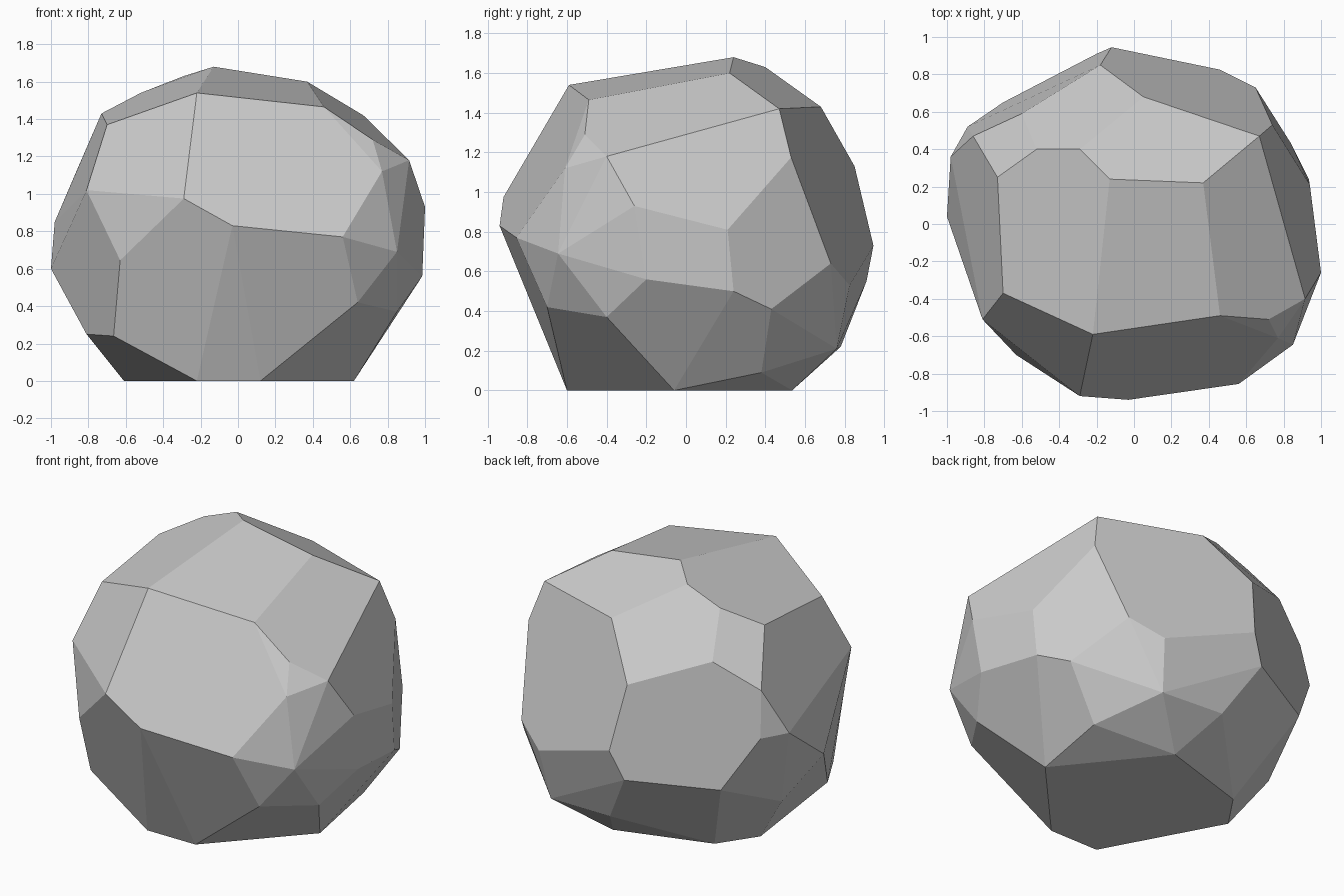
import bpy, bmesh, math

# Corner points of the chipped stone, from crown to base
CORNERS = [
    # crown
    (-.13, .24, 1.68), (.37, .22, 1.60), (-.29, .40, 1.63), (-.52, .40, 1.54),
    (-.73, .25, 1.43), (-.70, -.37, 1.37), (-.22, -.59, 1.54), (.46, -.49, 1.465),
    (.72, -.51, 1.29), (.915, -.40, 1.18), (.67, .47, 1.42), (.05, .68, 1.43),
    (-.60, .59, 1.29),
    # back side
    (.74, .53, 1.175), (-.18, .85, 1.13), (-.12, .945, .73), (.46, .825, .53),
    (.65, .73, .64), (-.20, .91, .55), (-.70, .65, .52), (-.01, .78, .22),
    (.42, .76, .21),
    # right side
    (.94, .21, .81), (1, -.26, .93), (.985, -.20, .56), (.935, .24, .50),
    (.84, .43, .41), (.62, .38, .09), (.85, -.40, .37),
    # front side
    (.77, -.61, 1.12), (.85, -.645, .69), (.56, -.855, .77), (-.03, -.94, .83),
    (-.29, -.92, .975), (-.63, -.70, .645), (.64, -.70, .42), (-.665, -.535, .24),
    # left side
    (-.81, -.51, 1.02), (-.86, .47, 1.13), (-.89, .52, .85), (-.98, .36, .85),
    (-1, .04, .60), (-.81, -.27, .25), (-.83, .22, .32),
    # flat base
    (-.61, .12, 0), (-.22, -.60, 0), (.12, -.60, 0), (.62, -.06, 0),
    (.14, .535, 0), (-.45, .355, 0),
]

# Wrap the corners in a convex skin and drop anything left inside
bm = bmesh.new()
for c in CORNERS:
    bm.verts.new(c)
hull = bmesh.ops.convex_hull(bm, input=bm.verts)
loose = {v for v in hull["geom_interior"] + hull["geom_unused"]
         if isinstance(v, bmesh.types.BMVert)}
bmesh.ops.delete(bm, geom=list(loose), context='VERTS')

# Merge nearly level triangles into broad flat facets
bmesh.ops.dissolve_limit(bm, angle_limit=math.radians(6),
                         verts=bm.verts, edges=bm.edges)
bmesh.ops.recalc_face_normals(bm, faces=bm.faces)

mesh = bpy.data.meshes.new("faceted_rock")
bm.to_mesh(mesh)
bm.free()
rock = bpy.data.objects.new("faceted_rock", mesh)
bpy.context.collection.objects.link(rock)
